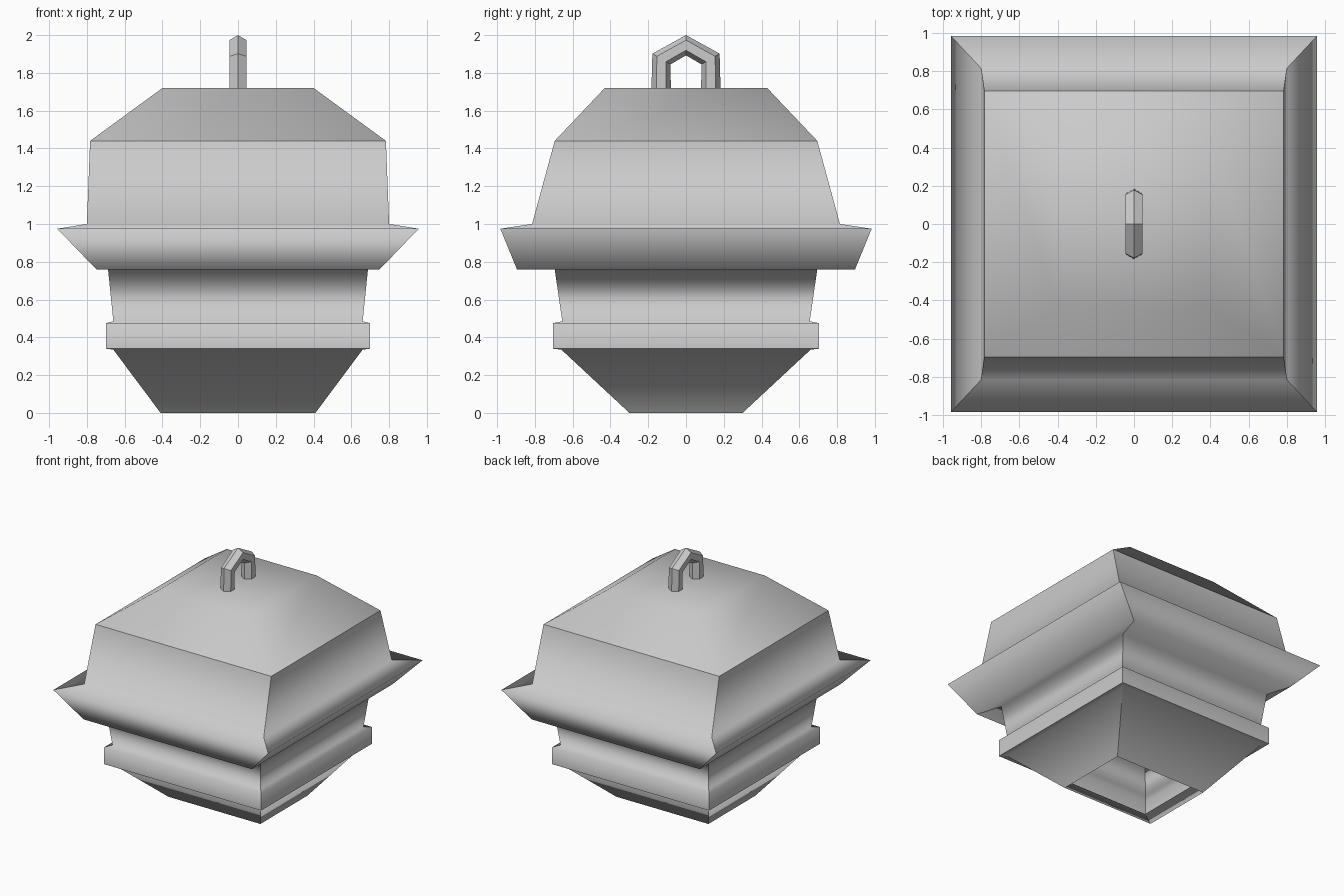
import bpy, bmesh

if "Cube" in bpy.data.objects:
    bpy.data.objects.remove(bpy.data.objects["Cube"])


def make_object(name, bm):
    mesh = bpy.data.meshes.new(name)
    bm.to_mesh(mesh)
    bm.free()
    obj = bpy.data.objects.new(name, mesh)
    bpy.context.collection.objects.link(obj)
    return obj


def bridge(bm, a, b):
    n = len(a)
    return [bm.faces.new((a[i], a[(i + 1) % n], b[(i + 1) % n], b[i])) for i in range(n)]


# Lantern shell: rectangular rings (half width, half depth, height), open below
profile = [
    (0.41, 0.30, 0.0), (0.66, 0.66, 0.335), (0.70, 0.705, 0.34),
    (0.70, 0.705, 0.475), (0.66, 0.655, 0.485), (0.688, 0.695, 0.76),
    (0.75, 0.895, 0.76), (0.957, 0.983, 0.975), (0.80, 0.815, 1.0),
    (0.783, 0.695, 1.44), (0.40, 0.43, 1.72),
]
bm = bmesh.new()
rings = [[bm.verts.new((sx * x, sy * y, z))
          for sx, sy in ((-1, -1), (1, -1), (1, 1), (-1, 1))] for x, y, z in profile]
for lower, upper in zip(rings, rings[1:]):
    bridge(bm, lower, upper)
bm.faces.new(rings[-1])
for f in bm.faces:
    f.smooth = True

# Sharp wall corners, lid brim and bowl rim; everything else blends smoothly
for lower, upper in zip(rings[:9], rings[1:10]):
    for a, b in zip(lower, upper):
        bm.edges.get((a, b)).smooth = False
for k in (2, 9):
    for i in range(4):
        bm.edges.get((rings[k][i], rings[k][(i + 1) % 4])).smooth = False
make_object("lantern_body", bm)

# Handle: hexagonal bar along a pointed arch, as (inner, outer) points in y, z
half = [((0.08, 1.715), (0.183, 1.715)), ((0.082, 1.845), (0.178, 1.902))]
arch = half + [((0, 1.893), (0, 2.0))]
arch += [((-i[0], i[1]), (-o[0], o[1])) for i, o in reversed(half)]
section = [(0, 1), (0.045, 0.75), (0.045, 0.25), (0, 0), (-0.045, 0.25), (-0.045, 0.75)]
bm = bmesh.new()
loops = [[bm.verts.new((x, i[0] + (o[0] - i[0]) * t, i[1] + (o[1] - i[1]) * t))
          for x, t in section] for i, o in arch]
for a, b in zip(loops, loops[1:]):
    bridge(bm, a, b)
bm.faces.new(loops[0])
bm.faces.new(loops[-1])
bmesh.ops.recalc_face_normals(bm, faces=bm.faces)
make_object("top_handle", bm)
